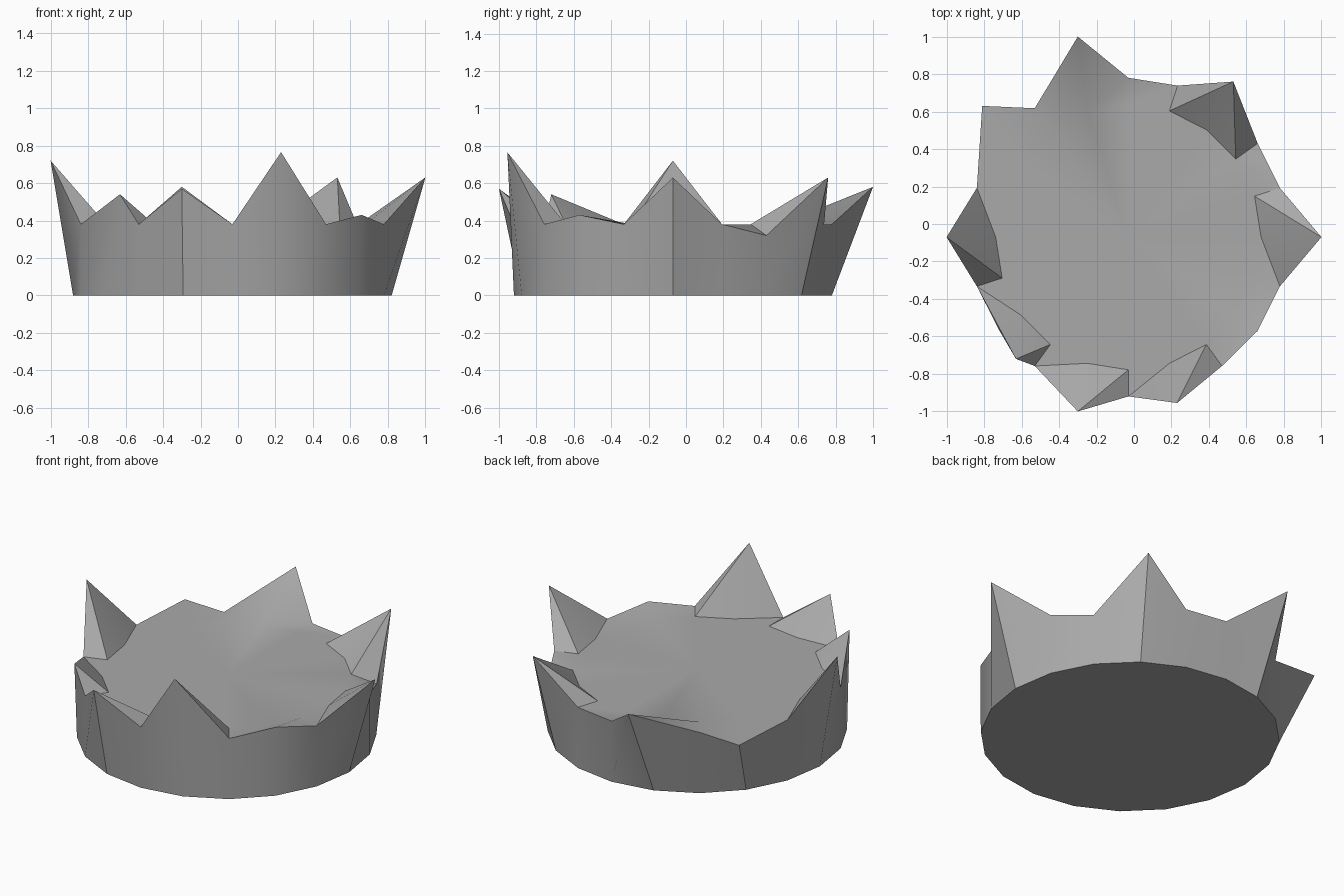
import bpy, bmesh, math

if "Cube" in bpy.data.objects:
    bpy.data.objects.remove(bpy.data.objects["Cube"])

SIDES = 20
CX, CY, R = -0.03, -0.07, 0.85   # base circle
RIM, INNER = 0.38, 0.708         # rim height, radius of the flat inner floor

# Rim points that were pulled away from the plain circle
PULLED = {
    0: (1.0, -0.07, 0.63), 2: (0.66, 0.43, 0.32), 3: (0.53, 0.76, 0.63),
    6: (-0.30, 1.0, 0.58), 8: (-0.81, 0.63, 0.38), 10: (-1.0, -0.07, 0.72),
    12: (-0.63, -0.72, 0.54), 14: (-0.30, -1.0, 0.57),
    16: (0.23, -0.955, 0.765), 18: (0.66, -0.57, 0.43),
}


def on_circle(k, r, z):
    a = 2 * math.pi * k / SIDES
    return (CX + r * math.cos(a), CY + r * math.sin(a), z)


bm = bmesh.new()
base = [bm.verts.new(on_circle(k, R, 0)) for k in range(SIDES)]
rim = [bm.verts.new(PULLED.get(k, on_circle(k, R, RIM))) for k in range(SIDES)]
floor = [bm.verts.new(on_circle(k, INNER, RIM)) for k in range(SIDES)]
centre = bm.verts.new((CX, CY, RIM))

bm.faces.new(base[::-1])  # underside
for k in range(SIDES):
    n = (k + 1) % SIDES
    # outer wall
    bm.faces.new((base[k], base[n], rim[n], rim[k]))
    # inner slopes of the spikes
    if k == 2:
        bm.faces.new((rim[k], rim[n], floor[k]))
        bm.faces.new((rim[n], floor[n], floor[k]))
    else:
        bm.faces.new((rim[k], rim[n], floor[n]))
        bm.faces.new((rim[k], floor[n], floor[k]))
    # flat floor fan
    bm.faces.new((floor[k], floor[n], centre))

mesh = bpy.data.meshes.new("jagged_drum")
bm.to_mesh(mesh)
bm.free()
drum = bpy.data.objects.new("jagged_drum", mesh)
bpy.context.collection.objects.link(drum)

grey = bpy.data.materials.new("plain_grey")
grey.diffuse_color = (0.4, 0.4, 0.4, 1)
grey.use_nodes = True
grey.node_tree.nodes["Principled BSDF"].inputs["Base Color"].default_value = grey.diffuse_color
mesh.materials.append(grey)

bpy.context.view_layer.objects.active = drum
drum.select_set(True)
bpy.ops.object.shade_smooth_by_angle(angle=math.radians(35))
